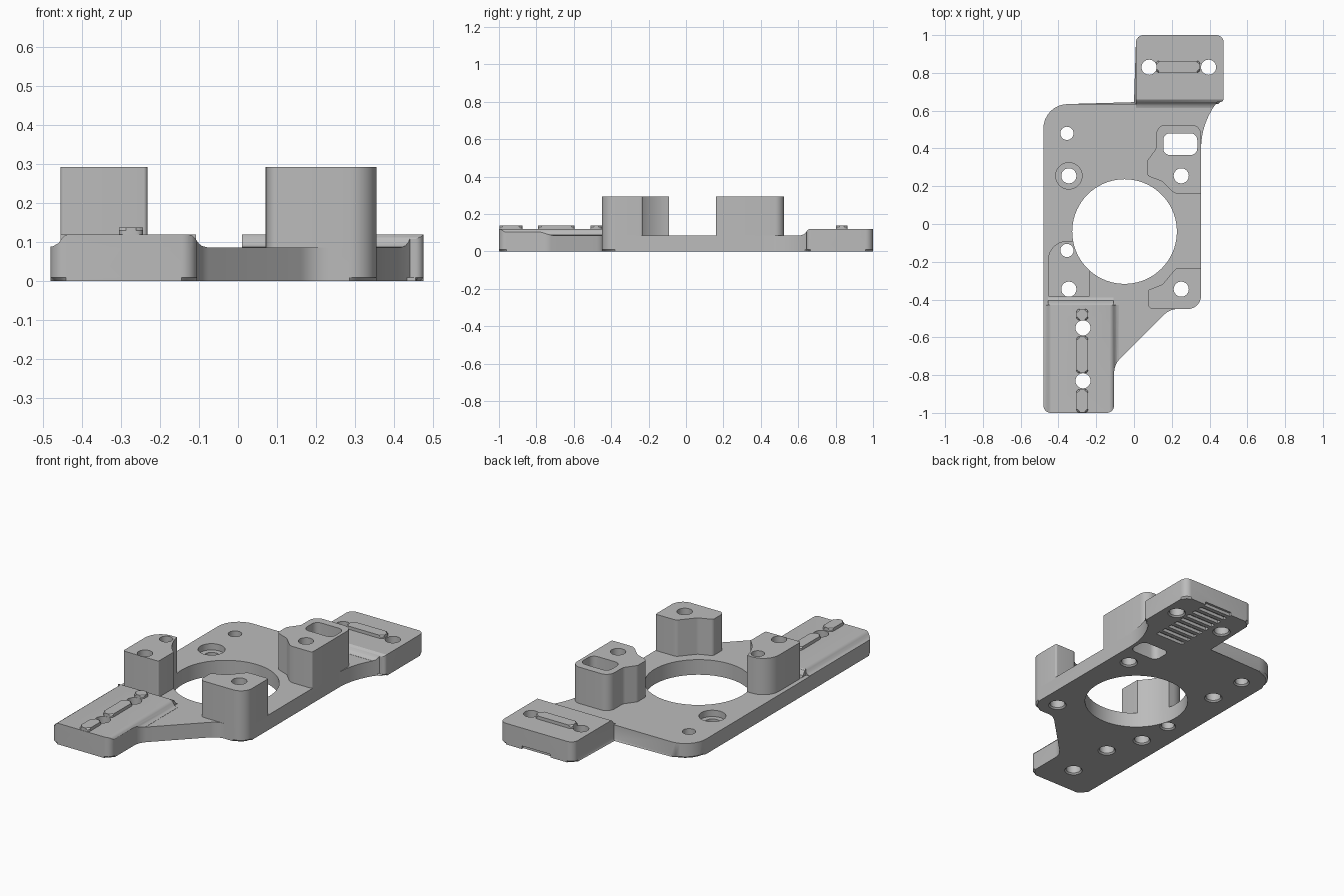
import bpy, bmesh, math
from mathutils import Vector

cube = bpy.data.objects.get("Cube")
if cube:
    bpy.data.objects.remove(cube, do_unlink=True)

grey = bpy.data.materials.new("plain grey")
grey.use_nodes = True
COLOUR = (0.5, 0.5, 0.5, 1)
grey.diffuse_color = COLOUR
grey.node_tree.nodes["Principled BSDF"].inputs["Base Color"].default_value = COLOUR


def rounded(corners, steps=8):
    """Turn (x, y, radius) corners into a polygon with arcs."""
    out = []
    n = len(corners)
    for i, (x, y, r) in enumerate(corners):
        p = Vector((x, y))
        if r == 0:
            out.append(p)
            continue
        a = (Vector(corners[i - 1][:2]) - p).normalized()
        b = (Vector(corners[(i + 1) % n][:2]) - p).normalized()
        half = a.angle(b) / 2
        centre = p + (a + b).normalized() * r / math.sin(half)
        t = r / math.tan(half)
        u, v = p + a * t - centre, p + b * t - centre
        sweep = u.angle_signed(v)
        for k in range(steps + 1):
            ang = -sweep * k / steps
            out.append(centre + Vector((u.x * math.cos(ang) - u.y * math.sin(ang),
                                        u.x * math.sin(ang) + u.y * math.cos(ang))))
    return out


def rect(x0, x1, y0, y1, r):
    return rounded([(x0, y0, r), (x1, y0, r), (x1, y1, r), (x0, y1, r)], 5)


def extrude(bm, pts, a, b, axis="z"):
    """Extrude a 2D outline from a to b along an axis; returns the faces."""
    place = {"x": lambda p, h: (h, p[0], p[1]),
             "y": lambda p, h: (p[0], h, p[1]),
             "z": lambda p, h: (p[0], p[1], h)}[axis]
    low = [bm.verts.new(place(p, a)) for p in pts]
    high = [bm.verts.new(place(p, b)) for p in pts]
    ends = [bm.faces.new(low), bm.faces.new(high)]
    for i in range(len(pts)):
        j = (i + 1) % len(pts)
        bm.faces.new((low[i], low[j], high[j], high[i]))
    return ends


def lathe(bm, x, y, profile, segs=32):
    """Turn (radius, z) pairs around a vertical axis into a closed plug."""
    rings = [[bm.verts.new((x + r * math.cos(math.tau * k / segs),
                            y + r * math.sin(math.tau * k / segs), z))
              for k in range(segs)] for r, z in profile]
    bm.faces.new(rings[0])
    bm.faces.new(rings[-1])
    for lo, hi in zip(rings, rings[1:]):
        for k in range(segs):
            m = (k + 1) % segs
            bm.faces.new((lo[k], lo[m], hi[m], hi[k]))


def finish(name, bm):
    bmesh.ops.recalc_face_normals(bm, faces=bm.faces[:])
    mesh = bpy.data.meshes.new(name)
    bm.to_mesh(mesh)
    bm.free()
    mesh.materials.append(grey)
    ob = bpy.data.objects.new(name, mesh)
    bpy.context.collection.objects.link(ob)
    return ob


def prism(name, pts, a, b, axis="z", bevel=0, end=0):
    bm = bmesh.new()
    ends = extrude(bm, pts, a, b, axis)
    if bevel:
        bmesh.ops.bevel(bm, geom=list(ends[end].edges), offset=bevel,
                        segments=1, affect="EDGES")
    return finish(name, bm)


def boolean(ob, other, operation):
    bpy.ops.object.select_all(action="DESELECT")
    bpy.context.view_layer.objects.active = ob
    ob.select_set(True)
    mod = ob.modifiers.new("cut", "BOOLEAN")
    mod.operation, mod.solver, mod.object = operation, "EXACT", other
    bpy.ops.object.modifier_apply(modifier=mod.name)


# Base plate outline, shared with the pads
outline = rounded([
    (-0.48, -1, 0.04), (-0.105, -1, 0.04), (-0.105, -0.745, 0.1), (0.19, -0.45, 0.1),
    (0.355, -0.45, 0.07), (0.355, 0.53, 0.4), (0.44, 0.645, 0), (0.475, 0.645, 0.02),
    (0.475, 1, 0.04), (0.01, 1, 0.04), (0.01, 0.635, 0), (-0.48, 0.635, 0.13)])
parts = [prism("base_plate", outline, 0, 0.086, bevel=0.01)]
envelope = prism("envelope_helper", outline, -0.1, 0.5)

# Raised mounting pads with coved edges, trimmed to the plate outline
front_pad = prism("front_pad", [
    (-0.5, 0.08), (-0.5, 0.087), (-0.475, 0.089), (-0.46, 0.097), (-0.452, 0.109),
    (-0.444, 0.117), (-0.435, 0.12), (-0.128, 0.12), (-0.117, 0.117), (-0.109, 0.109),
    (-0.1, 0.096), (-0.092, 0.09), (-0.08, 0.087), (-0.08, 0.08)], -1.1, -0.43, "y")
front_cove = prism("front_pad_cove", [
    (-0.43, 0.08), (-0.43, 0.12), (-0.42, 0.117), (-0.412, 0.107), (-0.404, 0.093),
    (-0.39, 0.087), (-0.39, 0.08)], -0.455, -0.108, "x")
back_pad = prism("back_pad", [
    (0.615, 0.08), (0.615, 0.087), (0.63, 0.091), (0.64, 0.1), (0.647, 0.112),
    (0.66, 0.12), (1.1, 0.12), (1.1, 0.08)], 0.01, 0.6, "x")
for pad in (front_pad, front_cove, back_pad):
    boolean(pad, envelope, "INTERSECT")
    parts.append(pad)

# Tall posts
posts = {
    "back_left_post": [
        (0.355, 0.16, 0.01), (0.215, 0.16, 0.05), (0.15, 0.225, 0.03), (0.07, 0.255, 0.02),
        (0.07, 0.335, 0.03), (0.118, 0.4, 0.04), (0.118, 0.525, 0.05), (0.355, 0.525, 0.05)],
    "front_left_post": [
        (0.355, -0.45, 0.07), (0.355, -0.232, 0.01), (0.225, -0.232, 0.03),
        (0.15, -0.32, 0.04), (0.073, -0.35, 0.02), (0.073, -0.45, 0.03)],
    "front_right_post": [
        (-0.455, -0.385, 0.01), (-0.232, -0.385, 0.01), (-0.232, -0.2, 0),
        (-0.3, -0.09, 0), (-0.455, -0.09, 0.1)]}
for name, corners in posts.items():
    parts.append(prism(name, rounded(corners), 0.08, 0.293))

# Locating ribs on the pads
ribs = {
    "front_rib_outer": (-0.305, -0.243, -0.998, -0.875),
    "front_rib_middle": (-0.305, -0.243, -0.79, -0.595),
    "front_rib_inner": (-0.305, -0.243, -0.51, -0.45),
    "back_rib": (0.115, 0.35, 0.802, 0.864)}
for name, box in ribs.items():
    parts.append(prism(name, rect(*box, 0.018), 0.115, 0.138, bevel=0.008, end=1))

# Cutter: screw holes, counterbore, central bore, slot and underside grooves
bm = bmesh.new()
SMALL, LARGE, TOP = 0.035, 0.04, 0.4
holes = [(-0.355, 0.48, SMALL), (-0.355, -0.14, SMALL), (-0.345, -0.345, LARGE),
         (0.25, -0.345, LARGE), (0.25, 0.255, LARGE), (-0.27, -0.55, LARGE),
         (-0.27, -0.83, LARGE), (0.08, 0.83, LARGE), (0.395, 0.83, LARGE)]
for x, y, r in holes:
    lathe(bm, x, y, [(r + 0.009, -0.001), (r, 0.008), (r, TOP)])
lathe(bm, -0.345, 0.255, [(0.049, -0.001), (LARGE, 0.008), (LARGE, 0.05),
                          (0.07, 0.05), (0.07, TOP)])
lathe(bm, -0.05, -0.04, [(0.277, -0.1), (0.277, TOP)], 72)
extrude(bm, rect(0.155, 0.335, 0.365, 0.48, 0.035), -0.1, TOP)
for i in range(9):
    y = 0.6 + 0.05 * i
    extrude(bm, [(0.155, y - 0.013), (0.335, y - 0.013),
                 (0.335, y + 0.013), (0.155, y + 0.013)], -0.1, 0.018)
cutter = finish("hole_cutter", bm)

for part in parts:
    boolean(part, cutter, "DIFFERENCE")
    bpy.ops.object.shade_smooth_by_angle()

for helper in (cutter, envelope):
    bpy.data.objects.remove(helper, do_unlink=True)
